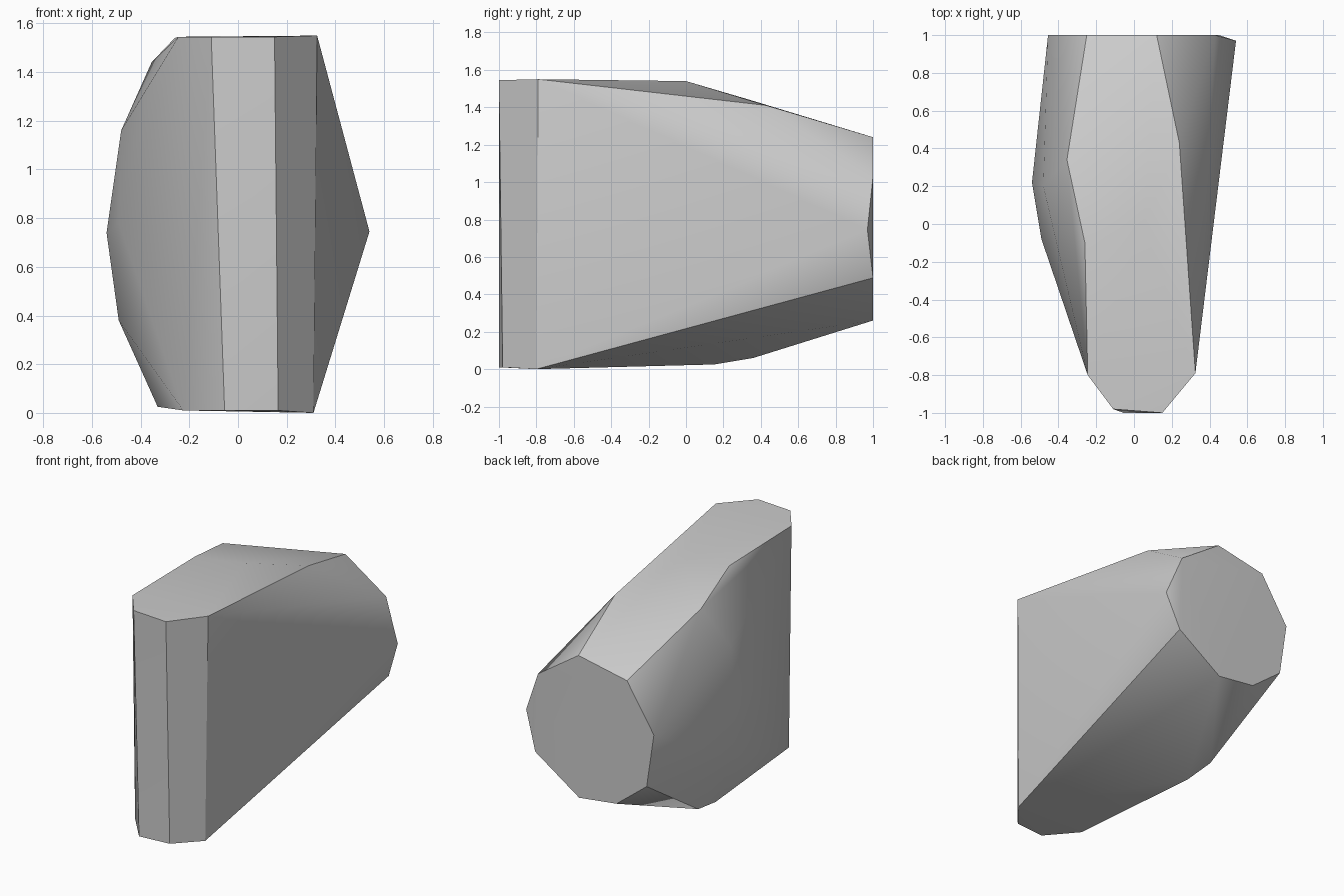
import bpy
import bmesh
import math

default = bpy.data.objects.get("Cube")
if default:
    bpy.data.objects.remove(default, do_unlink=True)

# One plain grey for the whole block
grey = bpy.data.materials.new("plain grey")
grey.use_nodes = True
colour = (0.6, 0.6, 0.6, 1)
grey.diffuse_color = colour
grey.node_tree.nodes["Principled BSDF"].inputs["Base Color"].default_value = colour

# Upright narrow front: rim points along the top and the bottom
front_top = [(-.245, -.8, 1.545), (-.11, -.98, 1.545), (.15, -1, 1.545), (.325, -.79, 1.55)]
front_bottom = [(-.225, -.8, .01), (-.055, -1, .01), (.165, -.98, .01), (.31, -.8, 0)]

# Rounded flat back end, as (x, z) outline on y = 1, plus its set-in side corner
back_outline = [(.43, 1.03), (.12, 1.24), (-.25, 1.165), (-.455, .845),
                (-.4, .475), (-.17, .295), (.115, .26), (.45, .488)]
back_end = [(x, 1, z) for x, z in back_outline] + [(.54, .97, .745)]

# Sloping shoulders over the top, the bulging flank and the lower chamfer
top_shoulders = [(-.26, -.1, 1.54), (.05, 0, 1.54), (-.355, .34, 1.44), (.24, .43, 1.41)]
flank = [(-.48, .2, 1.16), (-.54, .22, .74), (-.49, -.08, .78), (-.49, .2, .38)]
lower_chamfer = [(-.33, .15, .025), (-.345, .36, .06)]


def hull_block(name, points, material):
    """Wrap a faceted convex skin round the given corner points."""
    bm = bmesh.new()
    for point in points:
        bm.verts.new(point)
    result = bmesh.ops.convex_hull(bm, input=bm.verts[:])
    loose = [v for v in bm.verts if not v.link_faces]
    bmesh.ops.delete(bm, geom=loose, context="VERTS")
    # Merge triangles that lie in one plane into clean flat faces
    bmesh.ops.dissolve_limit(bm, angle_limit=math.radians(1),
                             verts=bm.verts[:], edges=bm.edges[:])
    bmesh.ops.recalc_face_normals(bm, faces=bm.faces[:])
    mesh = bpy.data.meshes.new(name)
    bm.to_mesh(mesh)
    bm.free()
    mesh.materials.append(material)
    block = bpy.data.objects.new(name, mesh)
    bpy.context.collection.objects.link(block)
    return block


block = hull_block("tapered_block",
                   front_top + front_bottom + back_end + top_shoulders + flank + lower_chamfer,
                   grey)

# Soft shading across the gentle facets, crisp main edges
bpy.ops.object.select_all(action="DESELECT")
block.select_set(True)
bpy.context.view_layer.objects.active = block
bpy.ops.object.shade_smooth_by_angle(angle=math.radians(30))
